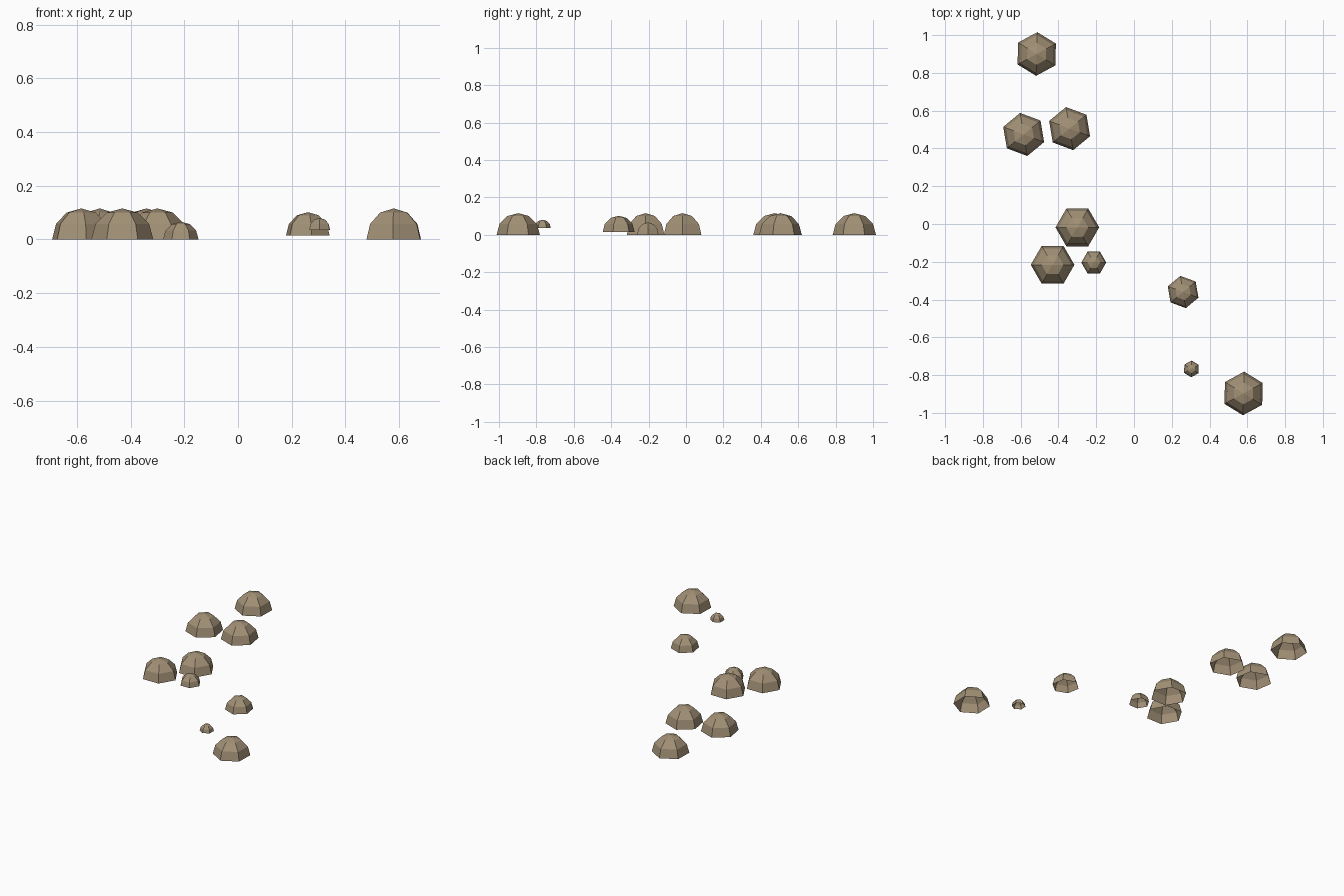
import bpy, bmesh, math

if "Cube" in bpy.data.objects:
    bpy.data.objects.remove(bpy.data.objects["Cube"])

# one flat stone colour
mat = bpy.data.materials.new("brown stone")
mat.diffuse_color = (0.36, 0.28, 0.18, 1)
mat.use_nodes = True
mat.node_tree.nodes["Principled BSDF"].inputs["Base Color"].default_value = mat.diffuse_color


def dome(name, x, y, z, radius, turn):
    """Open six-sided half sphere: three rings and a top point."""
    bm = bmesh.new()
    bmesh.ops.create_uvsphere(bm, u_segments=6, v_segments=6, radius=radius)
    low = [v for v in bm.verts if v.co.z < -1e-4]
    bmesh.ops.delete(bm, geom=low, context='VERTS')
    me = bpy.data.meshes.new(name)
    bm.to_mesh(me)
    bm.free()
    me.materials.append(mat)
    ob = bpy.data.objects.new(name, me)
    ob.location = (x, y, z)
    ob.rotation_euler.z = math.radians(turn)
    bpy.context.collection.objects.link(ob)


# x, y, base height, radius, turn in degrees
stones = [
    (-0.515, 0.90, 0, 0.1155, -1.5),
    (-0.584, 0.474, 0, 0.1155, 9.5),
    (-0.341, 0.505, 0, 0.1155, 9.5),
    (-0.30, -0.018, 0, 0.1155, 30),
    (-0.431, -0.216, 0, 0.1155, 30),
    (-0.213, -0.204, 0, 0.066, 30),
    (0.26, -0.36, 0.015, 0.0865, 9.5),
    (0.304, -0.767, 0.036, 0.044, -1.5),
    (0.58, -0.897, 0, 0.1155, -1.5),
]
for i, s in enumerate(stones, 1):
    dome(f"stone_{i}", *s)
